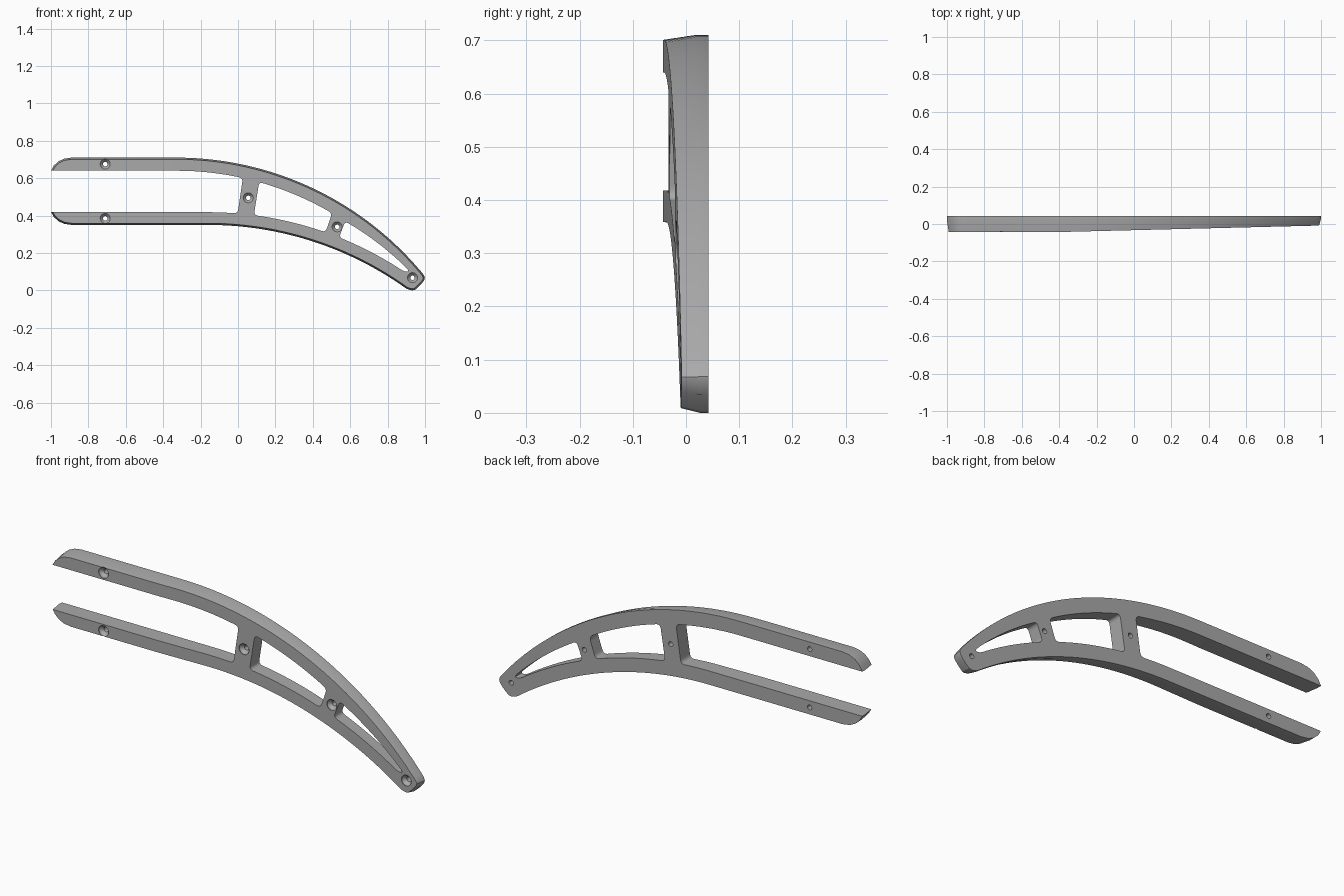
import bpy, bmesh, math
from mathutils import Vector

if "Cube" in bpy.data.objects:
    bpy.data.objects.remove(bpy.data.objects["Cube"])

BACK, DRAFT = 0.042, 0.009


def front(x):
    """Front face depth: level along the arms, thinning towards the tip."""
    return -0.043 + 0.025 * max(0, x + 0.4)


def arc(x, x0, z0, r):
    """Level line up to x0, then a falling circular arc."""
    d = max(0, x - x0)
    return z0 - r + math.sqrt(r * r - d * d)


def top(x, inset=0):
    return arc(x, -0.33, 0.71 - inset, 1.71 - inset)


def bottom(x, inset=0):
    return arc(x, -0.16, 0.35 + inset, 1.82 + inset)


def loft(bm, rings):
    """Skin equal rings of points and cap both ends."""
    rows = [[bm.verts.new(p) for p in ring] for ring in rings]
    n = len(rows[0])
    for a, b in zip(rows, rows[1:]):
        for i in range(n):
            j = (i + 1) % n
            bm.faces.new((a[i], a[j], b[j], b[i]))
    bm.faces.new(rows[0])
    bm.faces.new(rows[-1])


def make_object(name, bm):
    bmesh.ops.recalc_face_normals(bm, faces=bm.faces)
    mesh = bpy.data.meshes.new(name)
    bm.to_mesh(mesh)
    bm.free()
    obj = bpy.data.objects.new(name, mesh)
    bpy.context.collection.objects.link(obj)
    return obj


# Outline: matching points on the upper and lower edges
upper, lower = [], []
for x, drop in ((-1, 0.07), (-0.985, 0.043), (-0.96, 0.02), (-0.93, 0.006), (-0.89, 0), (-0.4, 0)):
    upper.append(Vector((x, 0.71 - drop)))
    lower.append(Vector((x, 0.35 + drop)))
STEPS = 32
for i in range(STEPS + 1):
    t = i / STEPS
    xu, xl = -0.33 + 1.31 * t, -0.16 + 1.06 * t
    upper.append(Vector((xu, top(xu))))
    lower.append(Vector((xl, bottom(xl))))
# Rounded tip
upper += [Vector(p) for p in ((0.993, 0.083), (0.999, 0.068), (0.995, 0.053), (0.98, 0.034))]
lower += [Vector(p) for p in ((0.917, 0.003), (0.933, 0), (0.948, 0.004), (0.962, 0.016))]

# Front outline drawn inwards for the sloped rim
loop = upper + lower[::-1]
inner = []
for i, p in enumerate(loop):
    d = (loop[(i + 1) % len(loop)] - loop[i - 1]).normalized()
    inner.append(p + Vector((d.y, -d.x)) * DRAFT)
inner_upper, inner_lower = inner[:len(upper)], inner[len(upper):][::-1]


def half_section(p, q):
    f = front(q.x)
    mid = f + 0.7 * (BACK - f)
    return [(p.x, BACK, p.y), (p.x, mid, p.y), (q.x, f, q.y)]


bm = bmesh.new()
loft(bm, [half_section(u, iu) + half_section(l, il)[::-1]
          for u, iu, l, il in zip(upper, inner_upper, lower, inner_lower)])
frame = make_object("curved_bracket", bm)

# Cutters: slots with rounded corners
cut = bmesh.new()


def slot(tl, tr, br, bl, end_inset=0.07, r=0.022):
    def top_point(t):
        x = tl + (tr - tl) * t
        return Vector((x, top(x, 0.07 + (end_inset - 0.07) * t)))

    def bottom_point(t):
        x = br + (bl - br) * t
        return Vector((x, bottom(x, 0.068)))

    def line(a, b):
        return lambda t: a.lerp(b, t)

    edges = [top_point, line(top_point(1), bottom_point(0)),
             bottom_point, line(bottom_point(1), top_point(0))]
    points = []
    for k, edge in enumerate(edges):
        nxt = edges[(k + 1) % 4]
        e = min(0.45, r / (edge(1) - edge(0)).length)
        g = min(0.45, r / (nxt(1) - nxt(0)).length)
        points += [edge(e + (1 - 2 * e) * i / 20) for i in range(20)]
        a, c, b = edge(1 - e), edge(1), nxt(g)
        points += [a.lerp(c, i / 6).lerp(c.lerp(b, i / 6), i / 6) for i in range(6)]
    loft(cut, [[(p.x, y, p.y) for p in points] for y in (-0.2, 0.2)])


slot(-1.2, 0.026, -0.002, -1.2)
slot(0.113, 0.503, 0.468, 0.085)
slot(0.573, 0.918, 0.888, 0.54, end_inset=0.045)

# Countersunk screw holes
for x, z in ((-0.71, 0.675), (-0.71, 0.385), (0.055, 0.495), (0.53, 0.34), (0.933, 0.068)):
    f = front(x)
    loft(cut, [[(x + r * math.cos(a * math.tau / 24), y, z + r * math.sin(a * math.tau / 24))
                for a in range(24)]
               for y, r in ((f - 0.03, 0.027), (f + 0.003, 0.027), (f + 0.02, 0.012), (0.1, 0.012))])
cutter = make_object("opening_cutter", cut)
cutter.hide_render = True

mod = frame.modifiers.new("openings", "BOOLEAN")
mod.operation, mod.solver, mod.object = "DIFFERENCE", "EXACT", cutter
for o in bpy.context.selected_objects:
    o.select_set(False)
bpy.context.view_layer.objects.active = frame
frame.select_set(True)
bpy.ops.object.modifier_apply(modifier=mod.name)
bpy.data.objects.remove(cutter)

# Plain grey finish
grey = bpy.data.materials.new("plain_grey")
grey.use_nodes = True
colour = (0.4, 0.4, 0.4, 1)
grey.diffuse_color = colour
grey.node_tree.nodes["Principled BSDF"].inputs["Base Color"].default_value = colour
frame.data.materials.clear()
frame.data.materials.append(grey)
bpy.ops.object.shade_smooth_by_angle(angle=math.radians(25))
